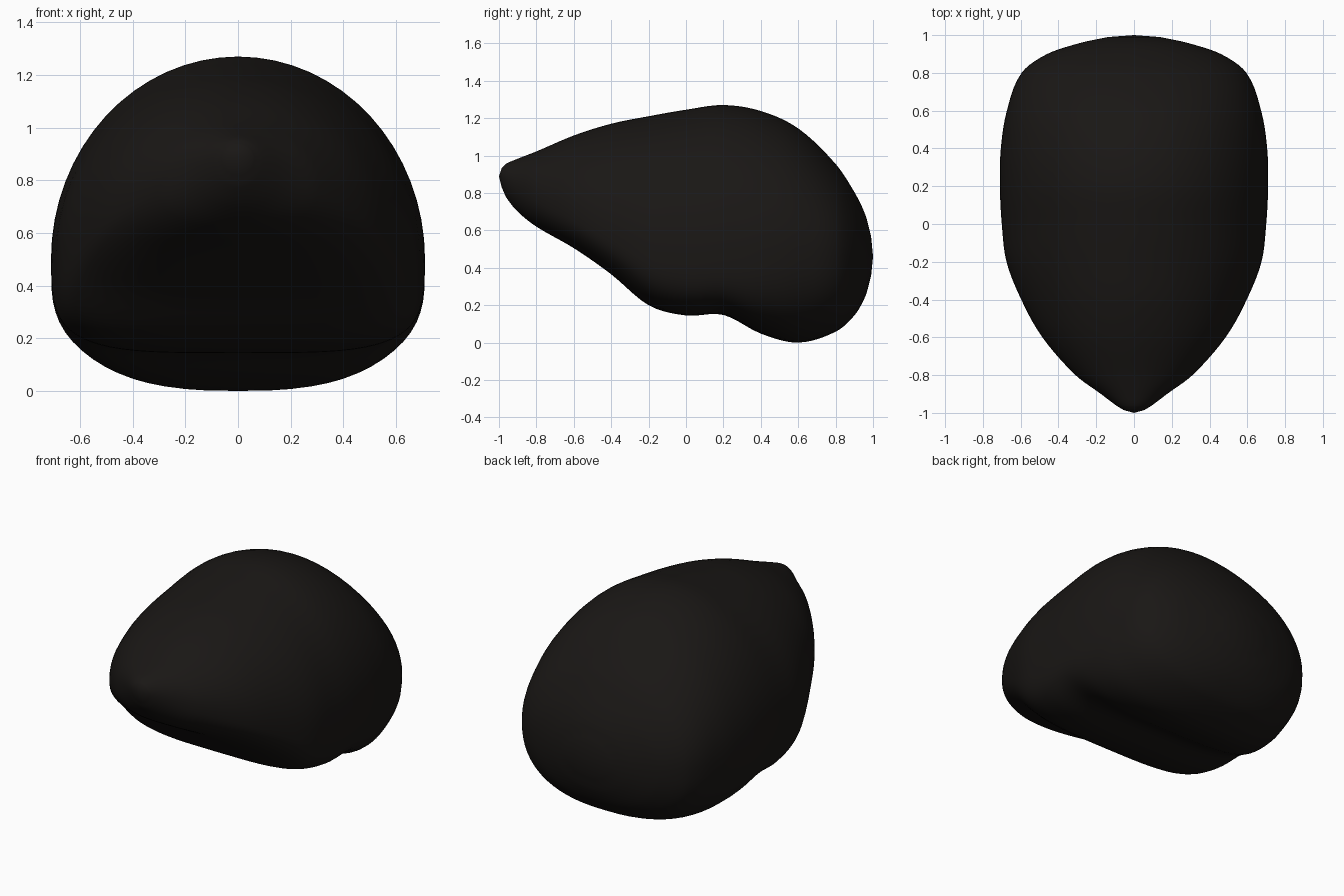
import bpy, bmesh, math

if "Cube" in bpy.data.objects:
    bpy.data.objects.remove(bpy.data.objects["Cube"])

# Stations along y: (y, top z, bottom z, widest z, half width, lower fullness)
STATIONS = [
    (-0.985, 0.935, 0.83, 0.885, 0.055, 2.0),
    (-0.96, 0.957, 0.775, 0.87, 0.095, 2.0),
    (-0.90, 0.983, 0.70, 0.835, 0.175, 2.2),
    (-0.80, 1.022, 0.62, 0.78, 0.31, 2.5),
    (-0.60, 1.107, 0.505, 0.69, 0.485, 3.0),
    (-0.40, 1.17, 0.365, 0.60, 0.597, 3.4),
    (-0.20, 1.21, 0.20, 0.53, 0.675, 3.8),
    (0.00, 1.245, 0.145, 0.50, 0.70, 4.0),
    (0.20, 1.27, 0.148, 0.50, 0.71, 4.0),
    (0.40, 1.238, 0.048, 0.50, 0.705, 3.2),
    (0.60, 1.145, 0.00, 0.50, 0.673, 2.7),
    (0.80, 0.955, 0.058, 0.48, 0.595, 2.5),
    (0.90, 0.805, 0.145, 0.47, 0.46, 2.3),
    (0.96, 0.68, 0.25, 0.46, 0.28, 2.1),
    (0.99, 0.565, 0.36, 0.46, 0.135, 2.0),
]
FRONT_TIP, BACK_TIP = (0, -1.0, 0.89), (0, 1.0, 0.46)
SEGS, STEPS = 64, 5


def catmull(rows, i, t):
    """Station i..i+1 interpolated over uneven y spacing (cubic Hermite)."""
    a, b = rows[i], rows[i + 1]
    p, n = rows[max(i - 1, 0)], rows[min(i + 2, len(rows) - 1)]
    h = b[0] - a[0]
    out = [a[0] + h * t]
    for k in range(1, len(a)):
        m0 = (b[k] - p[k]) / (b[0] - p[0]) * h
        m1 = (n[k] - a[k]) / (n[0] - a[0]) * h
        out.append((2*t**3 - 3*t**2 + 1) * a[k] + (t**3 - 2*t**2 + t) * m0
                   + (3*t**2 - 2*t**3) * b[k] + (t**3 - t**2) * m1)
    return out


def section(y, top, bottom, mid, half, fullness):
    """Rounded dome above the widest line, flatter belly below it."""
    pts = []
    for s in range(SEGS):
        a = 2 * math.pi * s / SEGS
        c, d = math.cos(a), math.sin(a)
        if d >= 0:
            pts.append((half * c, y, mid + (top - mid) * d))
        else:
            e = 2 / fullness
            pts.append((half * math.copysign(abs(c) ** e, c), y,
                        mid - (mid - bottom) * abs(d) ** e))
    return pts


# Lofted shell
bm = bmesh.new()
rows = [catmull(STATIONS, i, j / STEPS)
        for i in range(len(STATIONS) - 1) for j in range(STEPS)]
rows.append(STATIONS[-1])
rings = [[bm.verts.new(p) for p in section(*r)] for r in rows]
for a, b in zip(rings, rings[1:]):
    for s in range(SEGS):
        t = (s + 1) % SEGS
        bm.faces.new((a[s], a[t], b[t], b[s]))

# Rounded ends
for ring, tip in ((rings[0], FRONT_TIP), (rings[-1], BACK_TIP)):
    pole = bm.verts.new(tip)
    for s in range(SEGS):
        bm.faces.new((ring[s], ring[(s + 1) % SEGS], pole))
bmesh.ops.recalc_face_normals(bm, faces=bm.faces)
for f in bm.faces:
    f.smooth = True

mesh = bpy.data.meshes.new("rounded_nose")
bm.to_mesh(mesh)
bm.free()
obj = bpy.data.objects.new("rounded_nose", mesh)
bpy.context.collection.objects.link(obj)

# Near-black colour
mat = bpy.data.materials.new("soft_black")
mat.diffuse_color = (0.01, 0.0085, 0.0075, 1)
mat.use_nodes = True
mat.node_tree.nodes["Principled BSDF"].inputs["Base Color"].default_value = mat.diffuse_color
mesh.materials.append(mat)
